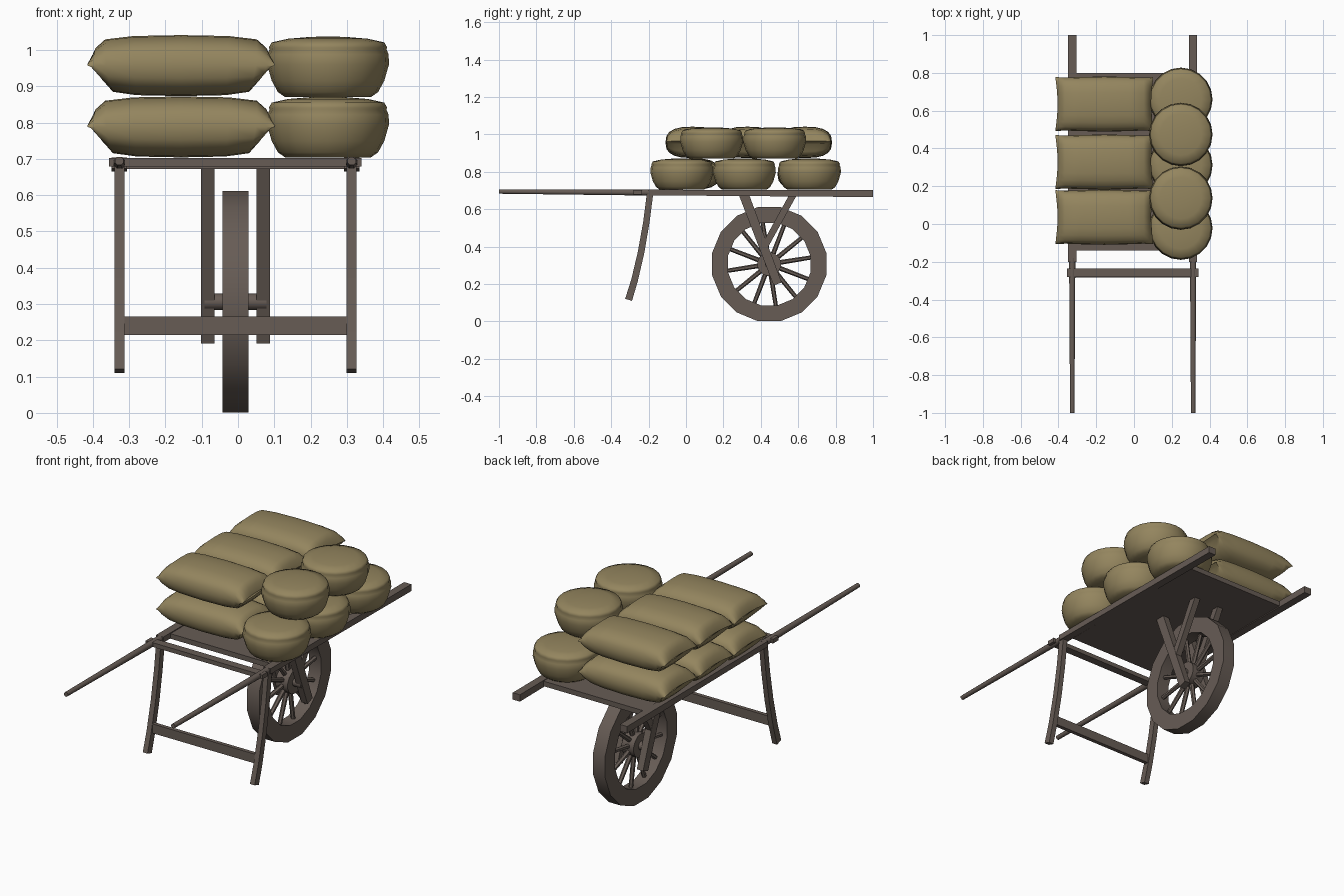
import bpy, bmesh, math
from mathutils import Vector, Matrix

if "Cube" in bpy.data.objects:
    bpy.data.objects.remove(bpy.data.objects["Cube"])

CX = -0.007          # centre plane of the cart


def material(name, rgb):
    m = bpy.data.materials.new(name)
    m.diffuse_color = (*rgb, 1)
    m.use_nodes = True
    m.node_tree.nodes["Principled BSDF"].inputs["Base Color"].default_value = m.diffuse_color
    return m


WOOD = material("dark wood", (0.135, 0.107, 0.091))
SACK = material("burlap", (0.295, 0.235, 0.113))


def finish(name, bm, mat, smooth=None):
    bmesh.ops.recalc_face_normals(bm, faces=bm.faces[:])
    me = bpy.data.meshes.new(name)
    bm.to_mesh(me)
    bm.free()
    me.materials.append(mat)
    ob = bpy.data.objects.new(name, me)
    bpy.context.collection.objects.link(ob)
    if smooth:
        bpy.ops.object.select_all(action='DESELECT')
        bpy.context.view_layer.objects.active = ob
        ob.select_set(True)
        bpy.ops.object.shade_smooth_by_angle(angle=math.radians(smooth))
    return ob


def loft(bm, rings, cap=True, loop=False):
    """Skin a list of closed point rings."""
    vs = [[bm.verts.new(p) for p in r] for r in rings]
    n = len(vs[0])
    pairs = list(zip(vs, vs[1:])) + ([(vs[-1], vs[0])] if loop else [])
    for a, b in pairs:
        for i in range(n):
            j = (i + 1) % n
            bm.faces.new((a[i], a[j], b[j], b[i]))
    if cap and not loop:
        bm.faces.new(vs[0])
        bm.faces.new(vs[-1])


def box(name, x0, x1, y0, y1, z0, z1):
    bm = bmesh.new()
    loft(bm, [[(x0, y0, z), (x1, y0, z), (x1, y1, z), (x0, y1, z)] for z in (z0, z1)])
    return finish(name, bm, WOOD)


def strip(name, x, width, path):
    """Plank following (y, z, thickness) points in a side plane."""
    bm = bmesh.new()
    rings = []
    for i, (y, z, t) in enumerate(path):
        a, b = path[max(i - 1, 0)], path[min(i + 1, len(path) - 1)]
        d = Vector((b[0] - a[0], b[1] - a[1])).normalized() * t / 2
        rings.append([(x + sx * width / 2, y - s * d.y, z + s * d.x)
                      for sx, s in ((-1, -1), (1, -1), (1, 1), (-1, 1))])
    loft(bm, rings)
    return finish(name, bm, WOOD)


def rod(bm, p, q, r1, r2, n):
    p, q = Vector(p), Vector(q)
    rot = (q - p).to_track_quat('Z', 'Y')
    loft(bm, [[c + rot @ Vector((r * math.cos((i + .5) * math.tau / n),
                                 r * math.sin((i + .5) * math.tau / n), 0))
               for i in range(n)] for c, r in ((p, r1), (q, r2))])


# deck and cross bars
box("deck", CX - 0.302, CX + 0.302, -0.14, 0.80, 0.672, 0.699)
box("upper_crossbar", CX - 0.348, CX + 0.348, -0.28, -0.236, 0.679, 0.702)
box("leg_crossbar", CX - 0.31, CX + 0.31, -0.283, -0.262, 0.215, 0.265)

# mirrored rails, handles, legs and wheel struts
for side, s in (("left", -1), ("right", 1)):
    x = CX + s * 0.32
    strip(side + "_rail", x, 0.043, [(-0.2, 0.689, 0.030), (1.0, 0.683, 0.037)])
    bm = bmesh.new()
    rod(bm, (x, -0.18, 0.689), (x, -1.0, 0.694), 0.018, 0.0125, 8)
    finish(side + "_handle", bm, WOOD, 50)
    strip(side + "_leg", x, 0.028, [(-0.192, 0.685, 0.034), (-0.212, 0.53, 0.034),
                                    (-0.24, 0.37, 0.035), (-0.275, 0.22, 0.036),
                                    (-0.307, 0.115, 0.038)])
    xs = CX + s * 0.076
    strip(side + "_main_strut", xs, 0.037, [(0.305, 0.69, 0.052), (0.49, 0.20, 0.046)])
    strip(side + "_brace_strut", xs, 0.034, [(0.58, 0.69, 0.036), (0.42, 0.40, 0.036)])

# wheel
WY, WZ = 0.445, 0.306


def wheel_point(x, r, a):
    return Vector((CX + x, WY + r * math.cos(a), WZ + r * math.sin(a)))


bm = bmesh.new()
N = 16
loft(bm, [[wheel_point(x, r, (k + .5) * math.tau / N) for x, r in
           ((-0.036, 0.225), (0.036, 0.225), (0.036, 0.311), (-0.036, 0.311))]
          for k in range(N)], loop=True)
finish("wheel_rim", bm, WOOD, 30)
bm = bmesh.new()
for k in range(12):
    a = (k + 0.3) * math.tau / 12
    rod(bm, wheel_point(0, 0.04, a), wheel_point(0, 0.235, a), 0.013, 0.011, 6)
finish("wheel_spokes", bm, WOOD)
bm = bmesh.new()
rod(bm, (CX - 0.036, WY, WZ), (CX + 0.036, WY, WZ), 0.064, 0.064, 14)
finish("wheel_hub", bm, WOOD, 30)
bm = bmesh.new()
rod(bm, (CX - 0.085, WY, WZ), (CX + 0.085, WY, WZ), 0.023, 0.023, 10)
finish("axle", bm, WOOD, 40)


# pillow shaped sacks lying across the deck
def long_sack(name, yc, z0):
    bm = bmesh.new()
    stations = [(-1, .10, .98), (-.92, .58, .97), (-.8, .86, .96), (-.5, .97, .98),
                (0, 1, 1), (.5, .97, .98), (.8, .86, .96), (.92, .58, .97), (1, .10, .98)]
    rings = []
    for t, h, w in stations:
        ring = []
        for i in range(20):
            a = i * math.tau / 20
            c, s = math.cos(a), math.sin(a)
            y = math.copysign(abs(c) ** 0.75, c) * w * 0.146
            z = math.copysign(abs(s) ** 0.75, s) * h * 0.084
            # ends dip inwards between the corners; top is wider than the bottom
            x = t * 0.258 - (0.018 * t ** 9) * (1 - (y / 0.146) ** 2)
            if z < 0:
                x *= 1 - 0.10 * abs(s) * abs(t)
            else:
                x *= 1 + 0.03 * s * abs(t)
            ring.append((-0.157 + x, yc + y, z0 + 0.084 + z))
        rings.append(ring)
    loft(bm, rings)
    finish(name, bm, SACK, 60)


for layer, z0 in (("lower", 0.704), ("upper", 0.873)):
    for i, yc in enumerate((0.036, 0.328, 0.635)):
        long_sack(f"{layer}_long_sack_{i + 1}", yc, z0)


# round sacks with a seam near the top
def round_sack(name, yc, z0):
    bm = bmesh.new()
    prof = [(0.06, 0), (0.118, 0.0), (0.138, 0.014), (0.155, 0.045), (0.168, 0.09),
            (0.167, 0.118), (0.161, 0.132), (0.163, 0.137), (0.155, 0.151),
            (0.11, 0.161), (0.05, 0.166), (0.015, 0.167)]
    loft(bm, [[(0.248 + r * math.cos(k * math.tau / 20),
                yc + r * math.sin(k * math.tau / 20), z0 + z) for k in range(20)]
              for r, z in prof])
    finish(name, bm, SACK, 60)


for i, yc in enumerate((-0.022, 0.312, 0.66)):
    round_sack(f"lower_round_sack_{i + 1}", yc, 0.704)
for i, yc in enumerate((0.137, 0.474)):
    round_sack(f"upper_round_sack_{i + 1}", yc, 0.870)
